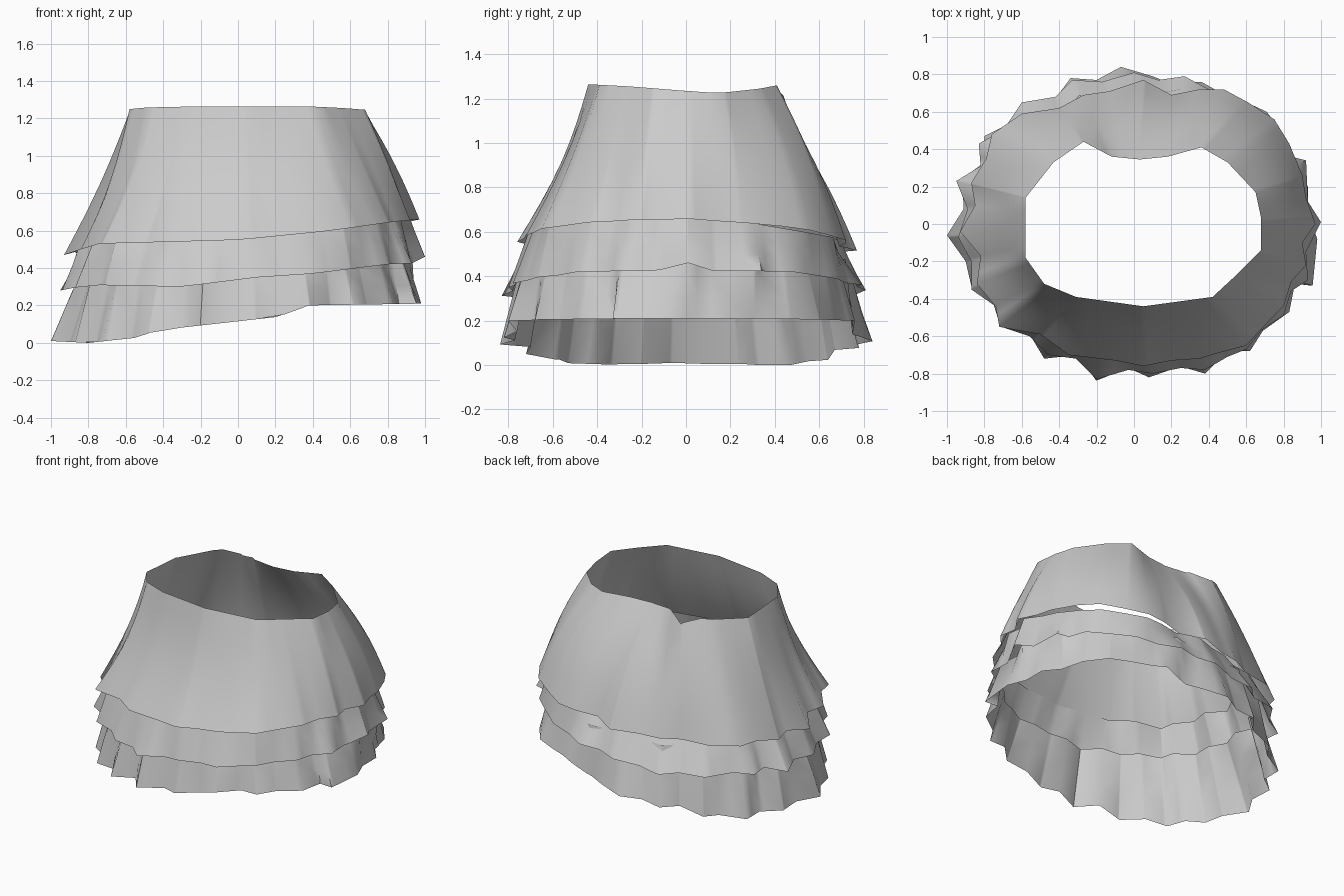
import bpy, bmesh, math

cube = bpy.data.objects.get("Cube")
if cube:
    bpy.data.objects.remove(cube, do_unlink=True)

fabric = bpy.data.materials.new("light_grey_fabric")
fabric.use_nodes = True
GREY = (0.6, 0.6, 0.6, 1)
fabric.diffuse_color = GREY
fabric.node_tree.nodes["Principled BSDF"].inputs["Base Color"].default_value = GREY


def ramp(points, v):
    """Piecewise linear lookup in a list of (key, value) pairs."""
    if v <= points[0][0]:
        return points[0][1]
    for (a, p), (b, q) in zip(points, points[1:]):
        if v <= b:
            return p + (q - p) * (v - a) / (b - a)
    return points[-1][1]


def corner_angles(*outlines):
    """Angles of all outline corners, nearly equal ones merged."""
    angles = []
    for a in sorted(math.atan2(y, x) % math.tau for pts in outlines for x, y in pts):
        if not angles or a - angles[-1] > .004:
            angles.append(a)
    return angles


def radius(outline, ang):
    """Distance from the centre to a closed outline along an angle."""
    polar = sorted((math.atan2(y, x) % math.tau, math.hypot(x, y)) for x, y in outline)
    polar = ([(polar[-1][0] - math.tau, polar[-1][1])] + polar
             + [(polar[0][0] + math.tau, polar[0][1])])
    for (a, p), (b, q) in zip(polar, polar[1:]):
        if a <= ang <= b:
            return math.sin(b - a) / (math.sin(b - ang) / p + math.sin(ang - a) / q)


def ring(outline, angles, height, scale=1.0, lean=0.0):
    """Closed loop of points; height is a rule of x and y, lean widens the +x end."""
    pts = []
    for ang in angles:
        r = radius(outline, ang) * (scale + lean * math.cos(ang))
        x, y = r * math.cos(ang), r * math.sin(ang)
        pts.append((x, y, height(x, y)))
    return pts


def tier(name, angles, top, hem, rows, bulge=0.0):
    """Open cloth band from top loop to hem loop, fuller towards the back +x corner."""
    bm = bmesh.new()
    loops = []
    for k in range(rows + 1):
        t = k / rows
        loop = []
        for ang, a, b in zip(angles, top, hem):
            out = bulge * math.sin(math.pi * t) * math.cos(ang - math.radians(65))
            x, y, z = (p + (q - p) * t for p, q in zip(a, b))
            loop.append(bm.verts.new((x + out * math.cos(ang), y + out * math.sin(ang), z)))
        loops.append(loop)
    for up, low in zip(loops, loops[1:]):
        for i in range(len(angles)):
            j = (i + 1) % len(angles)
            bm.faces.new((up[i], low[i], low[j], up[j]))
    mesh = bpy.data.meshes.new(name)
    bm.to_mesh(mesh)
    bm.free()
    mesh.materials.append(fabric)
    obj = bpy.data.objects.new(name, mesh)
    bpy.context.collection.objects.link(obj)
    bpy.ops.object.select_all(action='DESELECT')
    obj.select_set(True)
    bpy.context.view_layer.objects.active = obj
    bpy.ops.object.shade_smooth_by_angle(angle=math.radians(60))


# Outlines seen from above
waist = [(.68, .03), (.65, .17), (.5, .33), (.36, .41), (.18, .36), (.03, .345),
         (-.12, .36), (-.27, .44), (-.43, .33), (-.58, .14), (-.58, -.18),
         (-.48, -.32), (-.31, -.39), (.05, -.44), (.42, -.39), (.55, -.27), (.68, -.14)]

upper_hem = [(.97, 0), (.92, .14), (.9, .26), (.83, .43), (.75, .56), (.61, .65),
             (.48, .72), (.35, .72), (.2, .69), (.05, .77), (-.13, .71), (-.27, .69),
             (-.4, .62), (-.6, .59), (-.76, .48), (-.79, .35), (-.87, .22), (-.85, .1),
             (-.93, -.04), (-.82, -.17), (-.84, -.32), (-.74, -.44), (-.72, -.55),
             (-.5, -.59), (-.35, -.7), (-.1, -.73), (.05, -.76), (.2, -.73), (.35, -.72),
             (.45, -.69), (.6, -.65), (.72, -.52), (.8, -.44), (.84, -.31), (.92, -.22),
             (.9, -.1)]

middle_hem = [(1, .01), (.93, .12), (.92, .34), (.84, .36), (.8, .48), (.68, .58),
              (.55, .68), (.4, .72), (.27, .79), (.13, .77), (0, .81), (-.17, .76),
              (-.33, .77), (-.42, .68), (-.6, .65), (-.7, .5), (-.83, .43), (-.82, .31),
              (-.95, .23), (-.89, .08), (-.94, -.07), (-.87, -.2), (-.87, -.35),
              (-.74, -.44), (-.71, -.55), (-.56, -.6), (-.46, -.7), (-.31, -.72),
              (-.2, -.83), (-.03, -.78), (.1, -.8), (.25, -.77), (.38, -.78), (.5, -.71),
              (.6, -.67), (.68, -.57), (.8, -.49), (.84, -.36), (.93, -.3), (.92, -.15)]

lower_hem = [(.98, -.08), (.93, .05), (.93, .2), (.85, .3), (.81, .46), (.71, .6),
             (.58, .66), (.45, .71), (.36, .76), (.2, .75), (.1, .79), (-.07, .84),
             (-.2, .77), (-.34, .78), (-.42, .67), (-.58, .64), (-.64, .55), (-.8, .47),
             (-.8, .33), (-.92, .24), (-.91, .08), (-1, -.06), (-.9, -.2), (-.87, -.33),
             (-.76, -.4), (-.72, -.53), (-.57, -.57), (-.48, -.72), (-.3, -.7),
             (-.2, -.84), (-.03, -.77), (.08, -.82), (.25, -.76), (.38, -.8), (.5, -.68),
             (.62, -.68), (.69, -.57), (.83, -.47), (.86, -.32), (.955, -.33)]

# Heights: the waist dips at the back, the hems rise towards +x
waist_z = [(-.44, 1.265), (-.25, 1.255), (0, 1.235), (.15, 1.225), (.33, 1.245),
           (.41, 1.26), (.44, 1.21)]
upper_z = [(-.93, .47), (-.75, .53), (0, .55), (.5, .6), (.85, .65), (.97, .66)]
middle_z = [(-.95, .28), (-.8, .31), (-.3, .3), (.1, .35), (.4, .37), (.8, .42),
            (.93, .425), (1, .46)]
lower_z = [(-1, .01), (-.8, 0), (-.52, .03), (-.45, .065), (.22, .14), (.36, .2), (1, .21)]

# Upper overskirt, from the waist to the first hem
around = corner_angles(waist, upper_hem)
tier("upper_tier", around,
     ring(waist, around, lambda x, y: ramp(waist_z, y)),
     ring(upper_hem, around, lambda x, y: ramp(upper_z, x) - .05 * max(0, y)),
     8, bulge=.04)

# Middle ruffle, tucked under the upper tier
around = corner_angles(upper_hem, middle_hem)
tier("middle_tier", around,
     ring(upper_hem, around, lambda x, y: .675 + .015 * x - .16 * max(0, y), .9, .04),
     ring(middle_hem, around, lambda x, y: ramp(middle_z, x)), 3)

# Lower ruffle, tucked under the middle tier
around = corner_angles(middle_hem, lower_hem)
tier("lower_tier", around,
     ring(middle_hem, around, lambda x, y: .47 + .03 * x, .9, .03),
     ring(lower_hem, around, lambda x, y: ramp(lower_z, x)), 3)
